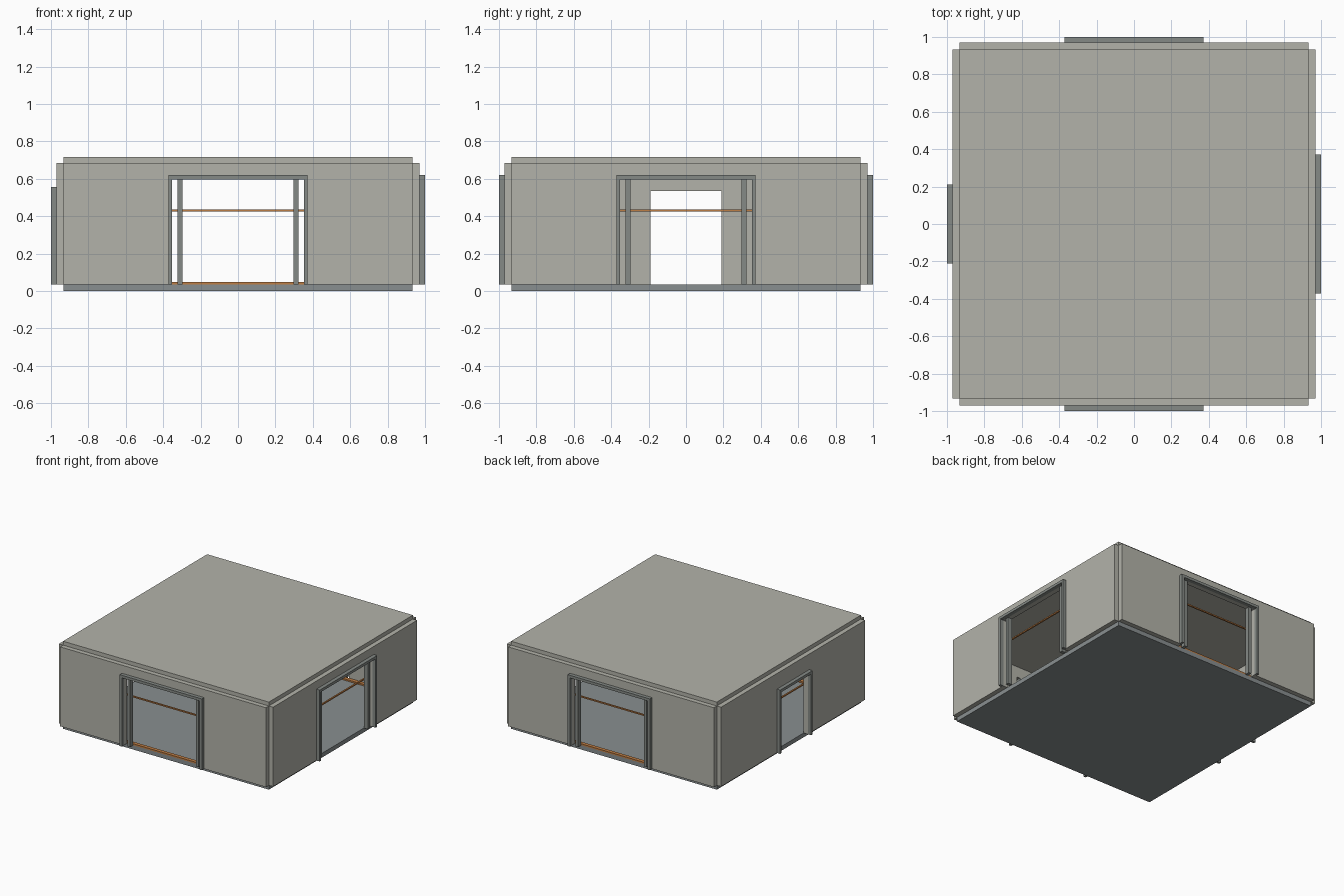
import bpy, bmesh, math
from mathutils import Matrix

cube = bpy.data.objects.get("Cube")
if cube:
    bpy.data.objects.remove(cube, do_unlink=True)


def material(name, color):
    m = bpy.data.materials.new(name)
    m.diffuse_color = (*color, 1)
    m.use_nodes = True
    m.node_tree.nodes["Principled BSDF"].inputs["Base Color"].default_value = (*color, 1)
    return m


CONCRETE = material("warm grey concrete", (0.45, 0.45, 0.40))
STEEL = material("grey steel", (0.235, 0.255, 0.24))
FLOOR = material("blue grey floor", (0.25, 0.275, 0.28))
ORANGE = material("orange trim", (0.52, 0.21, 0.06))


def finish(name, bm, mat, angle=0):
    bm.transform(Matrix.Rotation(math.radians(angle), 4, "Z"))
    bmesh.ops.recalc_face_normals(bm, faces=bm.faces)
    mesh = bpy.data.meshes.new(name)
    bm.to_mesh(mesh)
    bm.free()
    mesh.materials.append(mat)
    obj = bpy.data.objects.new(name, mesh)
    bpy.context.collection.objects.link(obj)


def box(name, xs, ys, zs, mat, angle=0):
    bm = bmesh.new()
    bmesh.ops.create_cube(bm, size=1)
    for v in bm.verts:
        v.co = [r[0] if c < 0 else r[1] for c, r in zip(v.co, (xs, ys, zs))]
    finish(name, bm, mat, angle)


def portal(name, outer, top, inner, inner_top, ys, mat, angle):
    """Upright slab with a doorway open at the bottom."""
    half = [(inner, BASE), (inner, inner_top)]
    rim = [(outer, top), (outer, BASE)]
    right = [rim[1], rim[0]]
    points = right + [(-x, z) for x, z in rim] + [(-x, z) for x, z in half] + half[::-1]
    bm = bmesh.new()
    face = bm.faces.new([bm.verts.new((x, ys[0], z)) for x, z in points])
    ext = bmesh.ops.extrude_face_region(bm, geom=[face])["geom"]
    moved = [g for g in ext if isinstance(g, bmesh.types.BMVert)]
    bmesh.ops.translate(bm, verts=moved, vec=(0, ys[1] - ys[0], 0))
    finish(name, bm, mat, angle)


ROOM, SHELL, BASE, EAVES, ROOF = 0.932, 0.97, 0.035, 0.685, 0.717

# Floor and roof slabs
box("floor_slab", (-ROOM, ROOM), (-ROOM, ROOM), (0, BASE), FLOOR)
box("roof_slab", (-ROOM, ROOM), (-ROOM, ROOM), (EAVES, ROOF), CONCRETE)

# Walls: side name, rotation, doorway half width, doorway height
SIDES = [("front", 0, 0.352, 0.597), ("left", 90, 0.352, 0.597),
         ("back", 180, 0.352, 0.597), ("right", 270, 0.19, 0.535)]
for side, angle, half, head in SIDES:
    portal(side + "_wall", ROOM, EAVES, half, head, (-SHELL, -ROOM), CONCRETE, angle)
    portal(side + "_door_frame", half + 0.02, head + 0.022, half, head,
           (-1, -SHELL), STEEL, angle)
    # Thin rail along the inside of each wall
    box(side + "_wall_rail", (-ROOM, ROOM), (-ROOM, -ROOM + 0.012),
        (0.426, 0.436), ORANGE, angle)
    # Posts standing inside the wide doorways
    if half > 0.3:
        for tag, s in (("a", -1), ("b", 1)):
            box(f"{side}_door_post_{tag}", sorted((s * 0.297, s * 0.323)),
                (-SHELL, -ROOM), (BASE, head), STEEL, angle)
    # Low orange skirting on the front and back
    if side in ("front", "back"):
        box(side + "_skirting", (-ROOM, ROOM), (-ROOM, -ROOM + 0.03),
            (BASE, 0.047), ORANGE, angle)
